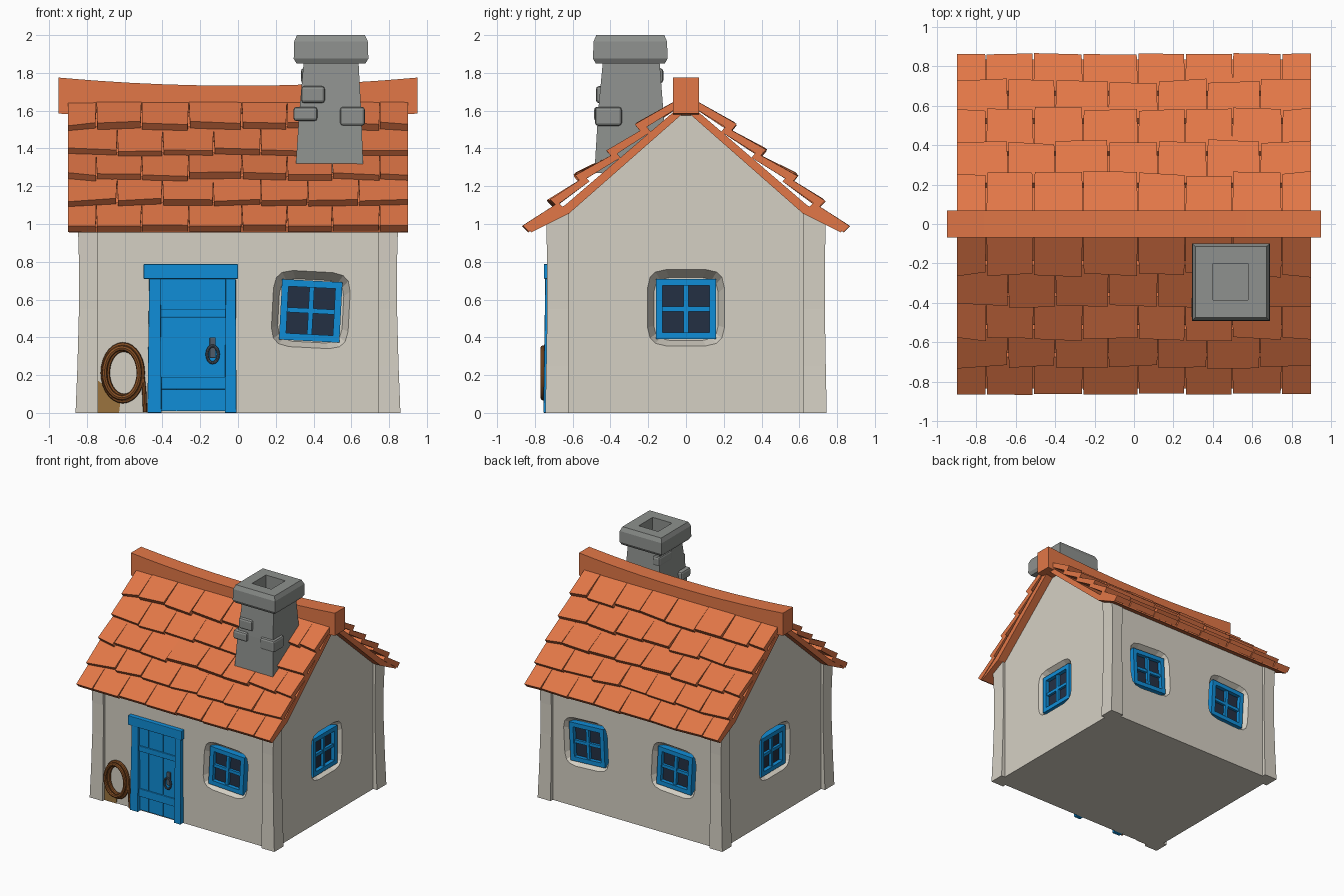
import bpy, bmesh, math, random
from mathutils import Matrix, Vector

if "Cube" in bpy.data.objects:
    bpy.data.objects.remove(bpy.data.objects["Cube"])

random.seed(4)


def material(name, r, g, b):
    lin = [(c / 255 / 12.92) if c < 11 else ((c / 255 + 0.055) / 1.055) ** 2.4 for c in (r, g, b)]
    m = bpy.data.materials.new(name)
    m.diffuse_color = (*lin, 1)
    m.use_nodes = True
    m.node_tree.nodes["Principled BSDF"].inputs["Base Color"].default_value = m.diffuse_color
    return m


PLASTER = material("plaster", 213, 208, 196)
TILE = material("terracotta", 226, 119, 71)
BLUE = material("blue paint", 16, 141, 215)
STONE = material("chimney stone", 142, 145, 142)
GLASS = material("dark glass", 36, 48, 68)
ROPE = material("rope brown", 138, 82, 38)
TAN = material("tan", 155, 116, 62)
IRON = material("iron", 78, 92, 106)


def build(name, lofts, mat, matrix=Matrix(), bevel=0):
    """One object from lofts; each loft is a list of rings, capped at both ends."""
    bm = bmesh.new()
    for rings in lofts:
        vs = [[bm.verts.new(matrix @ Vector(p)) for p in ring] for ring in rings]
        n = len(vs[0])
        for a, b in zip(vs, vs[1:]):
            for i in range(n):
                j = (i + 1) % n
                bm.faces.new((a[i], a[j], b[j], b[i]))
        bm.faces.new(vs[0])
        bm.faces.new(vs[-1])
    bmesh.ops.recalc_face_normals(bm, faces=bm.faces)
    me = bpy.data.meshes.new(name)
    bm.to_mesh(me)
    bm.free()
    me.materials.append(mat)
    ob = bpy.data.objects.new(name, me)
    bpy.context.collection.objects.link(ob)
    if bevel:
        mod = ob.modifiers.new("bevel", 'BEVEL')
        mod.width, mod.segments = bevel, 2
    return ob


def rect(x0, x1, y0, y1, z):
    return [(x0, y0, z), (x1, y0, z), (x1, y1, z), (x0, y1, z)]


def box(x0, x1, y0, y1, z0, z1):
    return [rect(x0, x1, y0, y1, z0), rect(x0, x1, y0, y1, z1)]


def tube(name, points, radius, mat, cyclic=False):
    cu = bpy.data.curves.new(name, 'CURVE')
    cu.dimensions = '3D'
    cu.bevel_depth, cu.bevel_resolution, cu.resolution_u = radius, 2, 4
    cu.use_fill_caps = True
    sp = cu.splines.new('POLY')
    sp.points.add(len(points) - 1)
    for p, co in zip(sp.points, points):
        p.co = (*co, 1)
    sp.use_cyclic_u = cyclic
    cu.materials.append(mat)
    ob = bpy.data.objects.new(name, cu)
    bpy.context.collection.objects.link(ob)
    bpy.ops.object.select_all(action='DESELECT')
    bpy.context.view_layer.objects.active = ob
    ob.select_set(True)
    bpy.ops.object.convert(target='MESH')
    bpy.ops.object.shade_smooth_by_angle()


# Walls: gabled house profile extruded along x
profile = [(-0.715, 0), (0.715, 0), (0.715, 1.02), (0.62, 1.08), (0, 1.62), (-0.62, 1.08), (-0.715, 1.02)]
walls = build("walls", [[[(x, y, z) for y, z in profile] for x in (-0.825, 0.825)]], PLASTER)

# Corner pillars with slightly pinched waists
levels = [(0, 0.86, 0.745), (0.25, 0.85, 0.74), (0.55, 0.842, 0.735), (0.8, 0.842, 0.735), (1.01, 0.848, 0.74)]
pillars = []
for sx in (-1, 1):
    for sy in (-1, 1):
        rings = []
        for z, ox, oy in levels:
            zi = z + (0.06 if z > 1 else 0)
            rings.append([(sx * 0.74, sy * 0.62, zi), (sx * ox, sy * 0.62, zi),
                          (sx * ox, sy * oy, z), (sx * 0.74, sy * oy, z)])
        pillars.append(rings)
build("corner_pillars", pillars, PLASTER)

# Windows: rounded tapered recess cut in the wall, frame with cross bars, dark panes
# (name, turn about z, distance of wall, sideways position, height, tilt)
windows = [("front_window", 0, 0.715, 0.385, 0.54, 3), ("right_window", 90, 0.825, 0, 0.55, 0),
           ("left_window", -90, 0.825, 0, 0.55, 0), ("back_window_a", 180, 0.715, 0.385, 0.54, 3),
           ("back_window_b", 180, 0.715, -0.43, 0.54, -3)]


def rounded(hw, hh, y, dz=0):
    pts = []
    for i in range(16):
        a = 2 * math.pi * (i + 0.5) / 16
        c, s = math.cos(a), math.sin(a)
        pts.append((hw * math.copysign(abs(c) ** 0.4, c), y, hh * math.copysign(abs(s) ** 0.4, s) + dz))
    return pts


for name, turn, dist, u, z, tilt in windows:
    M = (Matrix.Rotation(math.radians(turn), 4, 'Z') @ Matrix.Translation((u, -dist, z))
         @ Matrix.Rotation(math.radians(tilt), 4, 'Y'))
    cutter = build("cutter", [[rounded(0.22, 0.22, -0.03, 0.01), rounded(0.172, 0.167, 0.065)]], PLASTER, M)
    cutter.hide_render = True
    mod = walls.modifiers.new("recess", 'BOOLEAN')
    mod.object, mod.solver = cutter, 'EXACT'
    bpy.context.view_layer.objects.active = walls
    bpy.ops.object.modifier_apply(modifier=mod.name)
    bpy.data.objects.remove(cutter)
    h, b, c = 0.16, 0.036, 0.013
    build(name + "_frame", [box(-h, -h + b, 0.012, 0.07, -h, h), box(h - b, h, 0.012, 0.07, -h, h),
                            box(-h + b, h - b, 0.012, 0.07, h - b, h), box(-h + b, h - b, 0.012, 0.07, -h, -h + b),
                            box(-c, c, 0.022, 0.07, -h + b, h - b), box(-h + b, h - b, 0.024, 0.07, -c, c)], BLUE, M)
    build(name + "_panes", [box(-h + 0.01, h - 0.01, 0.045, 0.068, -h + 0.01, h - 0.01)], GLASS, M)

# Door: frame, planks with small gaps, crosspieces
build("door_frame", [
    [rect(-0.48, -0.405, -0.755, -0.69, 0), rect(-0.47, -0.41, -0.745, -0.69, 0.72)],
    [rect(-0.07, -0.008, -0.755, -0.69, 0), rect(-0.065, -0.012, -0.745, -0.69, 0.72)],
    box(-0.5, 0, -0.752, -0.69, 0.71, 0.788)], BLUE, bevel=0.004)
edges = [-0.412, -0.325, -0.19, -0.062]
build("door_planks", [box(a + 0.003, b - 0.003, -0.724, -0.69, 0.01, 0.72) for a, b in zip(edges, edges[1:])]
      + [box(-0.42, -0.06, -0.717, -0.69, 0.01, 0.72)], BLUE)
build("door_crosspieces", [box(-0.41, -0.065, -0.735, -0.7, 0.505, 0.55),
                           box(-0.41, -0.065, -0.735, -0.7, 0.125, 0.19)], BLUE, bevel=0.004)

# Door knocker
build("knocker_plate", [box(-0.15, -0.118, -0.738, -0.71, 0.29, 0.4)], IRON, bevel=0.005)
tube("knocker_ring", [(-0.134 + 0.03 * math.cos(t * math.pi / 8), -0.745, 0.31 + 0.045 * math.sin(t * math.pi / 8))
                      for t in range(16)], 0.008, IRON, True)

# Coiled rope hung beside the door, with a loose end and a tan patch behind
for k, (rx, rz, dx, y) in enumerate([(0.103, 0.148, 0, -0.735), (0.092, 0.132, -0.005, -0.757), (0.088, 0.125, 0.006, -0.728)]):
    tube("rope_coil_%d" % (k + 1), [(-0.61 + dx + rx * math.cos(t * math.pi / 14), y, 0.212 + rz * math.sin(t * math.pi / 14))
                                    for t in range(28)], 0.014, ROPE, True)
tube("rope_end", [(-0.53, -0.735, 0.3), (-0.508, -0.735, 0.22), (-0.497, -0.735, 0.12), (-0.492, -0.735, 0.005)], 0.011, ROPE)
build("tan_patch", [[[(-0.74, y, 0), (-0.63, y, 0), (-0.62, y, 0.08), (-0.74, y, 0.17)] for y in (-0.72, -0.712)]], TAN)

# Roof sheets under the tiles
sheet = [(0, 1.60), (0.62, 1.055), (0.82, 0.955), (0.835, 0.985), (0.64, 1.10), (0, 1.65)]
build("roof_sheets", [[[(x, s * y, z) for y, z in sheet] for x in (-0.895, 0.895)] for s in (-1, 1)], TILE)

# Overlapping rows of slightly uneven tiles, mirrored to both slopes
ends = [(0.868, 0.988), (0.728, 1.125), (0.588, 1.262), (0.42, 1.395), (0.26, 1.53), (0.05, 1.70)]
joints = [[-0.9, -0.75, -0.51, -0.26, 0.02, 0.26, 0.5, 0.75, 0.9], [-0.9, -0.64, -0.4, -0.13, 0.12, 0.37, 0.64, 0.9]]
for s, side in ((-1, "front"), (1, "back")):
    tiles = []
    for r in range(5):
        lo, hi = Vector(ends[r]), Vector(ends[r + 1])
        d = (hi - lo).normalized()
        n = Vector((d.y, -d.x))
        row = joints[r % 2]
        for a, b in zip(row, row[1:]):
            top = hi - n * 0.045 + d * 0.03
            lift = random.uniform(-0.006, 0.006) if r else 0
            sl = [random.uniform(-0.012, 0.018) if r else random.uniform(0, 0.01) for _ in range(2)]
            g0 = 0 if a == -0.9 else random.uniform(0.002, 0.007)
            g1 = 0 if b == 0.9 else random.uniform(0.002, 0.007)
            rings = []
            for x, xt, e in ((a + g0, a, sl[0]), (b - g1, b, sl[1])):
                p = lo + d * e + n * lift
                q = [p - n * 0.046, p, top, top - n * 0.035]
                rings.append([(xx, s * v.x, v.y) for xx, v in zip((x, x, xt, xt), q)])
            tiles.append(rings)
    build(side + "_roof_tiles", tiles, TILE)

# Sagging ridge beam
rings = []
for i in range(11):
    x = -0.95 + 0.19 * i
    sag = 0.043 * (1 - (x / 0.95) ** 2)
    rings.append([(x, -0.068, 1.585 - sag), (x, 0.068, 1.585 - sag), (x, 0.068, 1.775 - sag), (x, -0.068, 1.775 - sag)])
build("ridge_beam", [rings], TILE)

# Chimney: tapered shaft, chamfered cap with flue, raised stones
build("chimney_shaft", [[rect(0.303, 0.664, -0.485, -0.10, 1.27), rect(0.325, 0.652, -0.465, -0.12, 1.6),
                         rect(0.348, 0.638, -0.44, -0.14, 1.86)]], STONE)
build("chimney_cap", [[rect(0.31, 0.675, -0.478, -0.112, 1.85), rect(0.295, 0.69, -0.492, -0.098, 1.875),
                       rect(0.297, 0.688, -0.49, -0.1, 1.965), rect(0.312, 0.672, -0.475, -0.115, 2.0),
                       rect(0.4, 0.58, -0.385, -0.2, 2.0), rect(0.4, 0.58, -0.385, -0.2, 1.89)]], STONE)
build("chimney_stones", [box(0.335, 0.46, -0.477, -0.40, 1.64, 1.73), box(0.293, 0.42, -0.487, -0.36, 1.545, 1.62),
                         box(0.54, 0.672, -0.482, -0.34, 1.52, 1.62), box(0.333, 0.40, -0.30, -0.12, 1.745, 1.825)],
      STONE, bevel=0.016)
